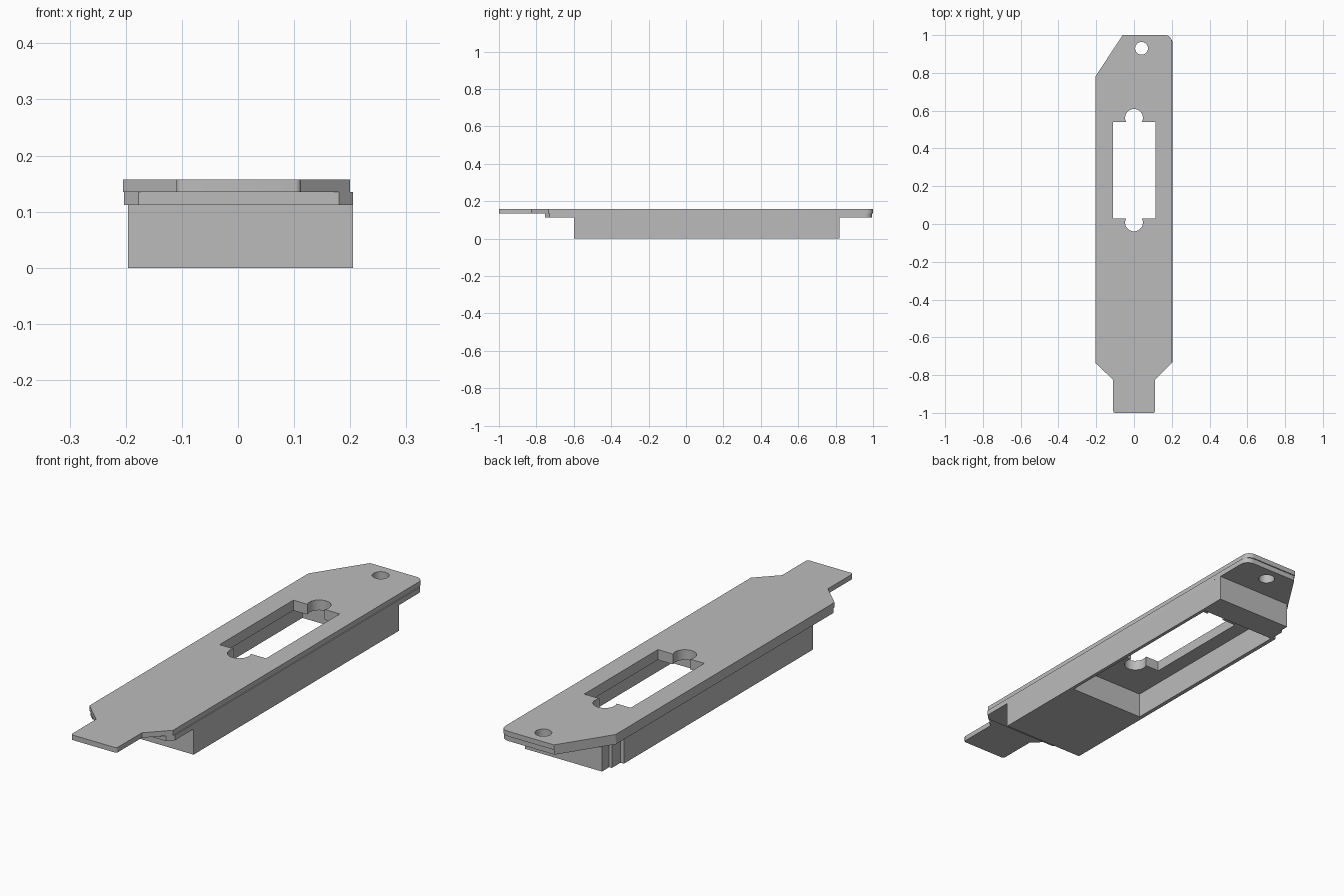
import bpy
from math import sin, cos, radians

cube = bpy.data.objects.get("Cube")
if cube:
    bpy.data.objects.remove(cube, do_unlink=True)

grey = bpy.data.materials.new("plain grey")
grey.use_nodes = True
COLOUR = (0.5, 0.5, 0.5, 1)
grey.diffuse_color = COLOUR
grey.node_tree.nodes["Principled BSDF"].inputs["Base Color"].default_value = COLOUR


def arc(cx, cy, r, start, end, steps):
    """Points along a circular arc, angles in degrees."""
    angles = [radians(start + (end - start) * i / steps) for i in range(steps + 1)]
    return [(cx + r * cos(a), cy + r * sin(a)) for a in angles]


def slab(name, z0, z1, outlines):
    """Extrude an outline, with any further outlines as through holes."""
    curve = bpy.data.curves.new(name, "CURVE")
    curve.dimensions = "2D"
    curve.fill_mode = "BOTH"
    curve.extrude = (z1 - z0) / 2
    for pts in outlines:
        spline = curve.splines.new("POLY")
        spline.points.add(len(pts) - 1)
        for point, (x, y) in zip(spline.points, pts):
            point.co = (x, y, 0, 1)
        spline.use_cyclic_u = True
    temp = bpy.data.objects.new(name + " outline", curve)
    bpy.context.collection.objects.link(temp)
    graph = bpy.context.evaluated_depsgraph_get()
    mesh = bpy.data.meshes.new_from_object(temp.evaluated_get(graph))
    bpy.data.objects.remove(temp, do_unlink=True)
    mesh.name = name
    mesh.materials.clear()
    mesh.materials.append(grey)
    obj = bpy.data.objects.new(name, mesh)
    obj.location.z = (z0 + z1) / 2
    bpy.context.collection.objects.link(obj)
    bpy.ops.object.select_all(action="DESELECT")
    obj.select_set(True)
    bpy.context.view_layer.objects.active = obj
    bpy.ops.object.mode_set(mode="EDIT")
    bpy.ops.mesh.select_all(action="SELECT")
    bpy.ops.mesh.remove_doubles(threshold=0.0001)
    bpy.ops.mesh.normals_make_consistent(inside=False)
    bpy.ops.object.mode_set(mode="OBJECT")
    bpy.ops.object.shade_smooth_by_angle(angle=radians(30))
    return obj


# Connector opening with a round bulge at each end, and the screw hole
opening = [(0.115, 0.03), (0.115, 0.54)]
opening += arc(0, 0.562, 0.047, -28, 208, 24)
opening += [(-0.11, 0.54), (-0.11, 0.03)]
opening += arc(0, 0.008, 0.047, 152, 388, 24)
screw_hole = arc(0.04, 0.93, 0.034, 0, 345, 23)

# Top plate with the narrow front tongue and the slanted back corner
plate = arc(-0.1, -0.99, 0.01, 180, 270, 4) + arc(0.102, -0.99, 0.01, 270, 360, 4)
plate += [(0.112, -0.825), (0.2, -0.735)]
plate += arc(0.165, 0.965, 0.035, 0, 90, 8)
plate += [(-0.06, 1), (-0.205, 0.78), (-0.205, -0.735), (-0.11, -0.825)]
slab("top_plate", 0.135, 0.157, [plate, opening, screw_hole])

# Flange just below the plate
flange = [(-0.177, -0.755), (0.18, -0.755), (0.205, -0.73)]
flange += arc(0.165, 0.955, 0.04, 0, 90, 8)
flange += [(-0.06, 0.995), (-0.203, 0.775), (-0.203, -0.73)]
slab("lower_flange", 0.112, 0.135, [flange, opening, screw_hole])

# Deep body, open underneath around the connector
body = [(-0.196, -0.6), (0.205, -0.6), (0.205, 0.82), (-0.167, 0.82),
        (-0.167, 0.77), (-0.18, 0.77), (-0.18, 0.71), (-0.196, 0.71)]
pocket = [(-0.178, -0.175), (0.19, -0.175), (0.19, 0.7), (-0.178, 0.7)]
slab("body_block", 0, 0.112, [body, pocket])
